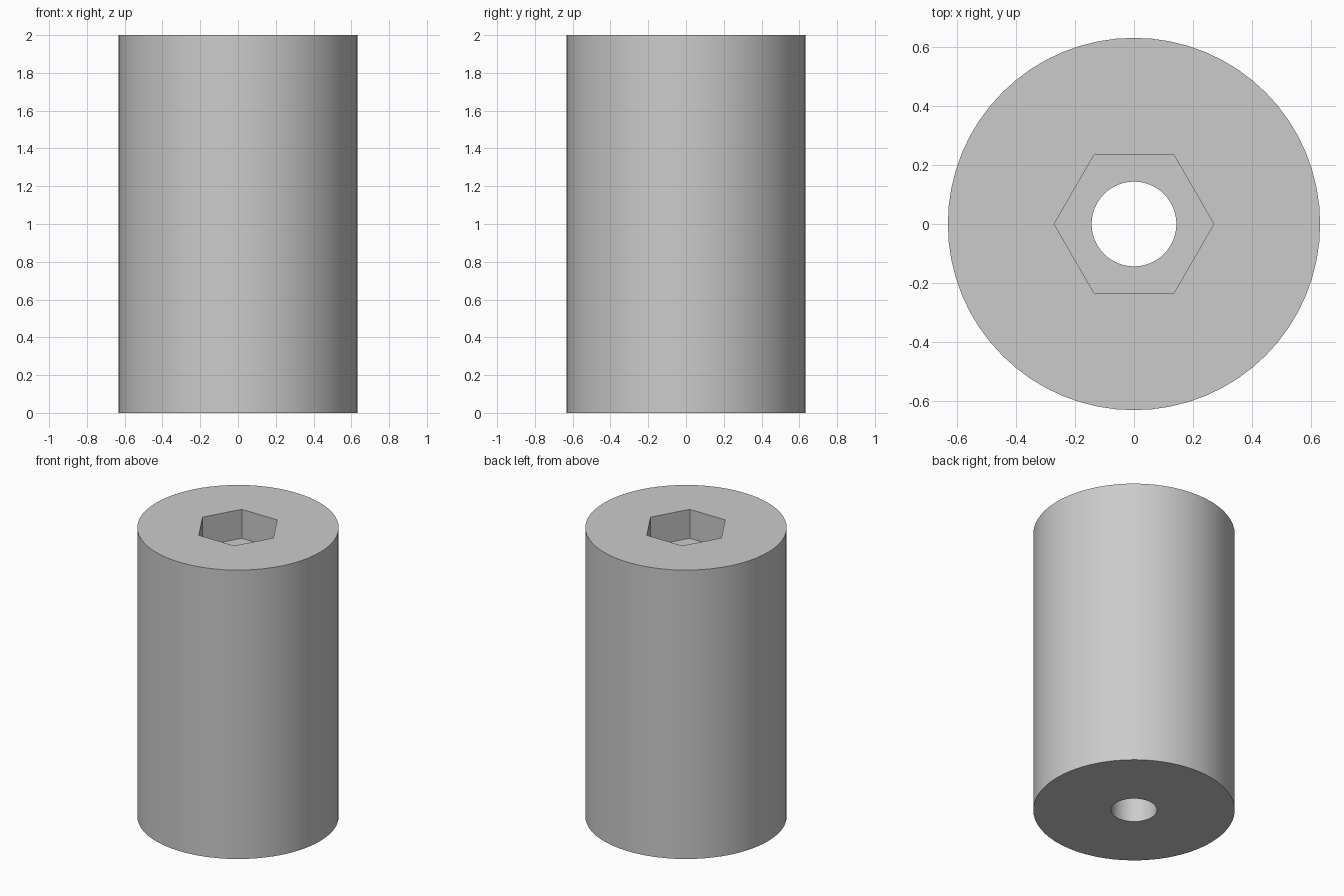
import bpy
import math

if "Cube" in bpy.data.objects:
    bpy.data.objects.remove(bpy.data.objects["Cube"])

RADIUS, HEIGHT = 0.632, 2.0
BORE_RADIUS = 0.144
SOCKET_RADIUS, SOCKET_DEPTH = 0.271, 0.2


def prism(name, sides, radius, z0, z1, turn=0.0):
    """Upright prism between two heights, first corner turned about z."""
    bpy.ops.mesh.primitive_cylinder_add(
        vertices=sides, radius=radius, depth=z1 - z0,
        location=(0, 0, (z0 + z1) / 2), rotation=(0, 0, turn))
    obj = bpy.context.object
    obj.name = name
    bpy.ops.object.transform_apply(location=True, rotation=True, scale=True)
    return obj


def cut(target, cutter):
    """Subtract the cutter from the target and discard it."""
    mod = target.modifiers.new("cut", 'BOOLEAN')
    mod.operation = 'DIFFERENCE'
    mod.solver = 'EXACT'
    mod.object = cutter
    bpy.context.view_layer.objects.active = target
    bpy.ops.object.modifier_apply(modifier=mod.name)
    bpy.data.objects.remove(cutter, do_unlink=True)


# Round spacer body
body = prism("spacer_body", 64, RADIUS, 0, HEIGHT)

# Hexagonal nut recess in the top, corners on the x axis
cut(body, prism("hex_recess_cutter", 6, SOCKET_RADIUS,
                HEIGHT - SOCKET_DEPTH, HEIGHT + 0.2, math.pi / 2))

# Round bore through the full height
cut(body, prism("bore_cutter", 48, BORE_RADIUS, -0.2, HEIGHT + 0.2))

# Plain grey finish
grey = bpy.data.materials.new("light_grey")
grey.diffuse_color = (0.6, 0.6, 0.6, 1)
grey.use_nodes = True
grey.node_tree.nodes["Principled BSDF"].inputs["Base Color"].default_value = grey.diffuse_color
body.data.materials.clear()
body.data.materials.append(grey)
for face in body.data.polygons:
    face.material_index = 0

# Smooth round walls, sharp rims and recess corners
bpy.ops.object.select_all(action='DESELECT')
body.select_set(True)
bpy.context.view_layer.objects.active = body
bpy.ops.object.shade_smooth_by_angle(angle=math.radians(30))
